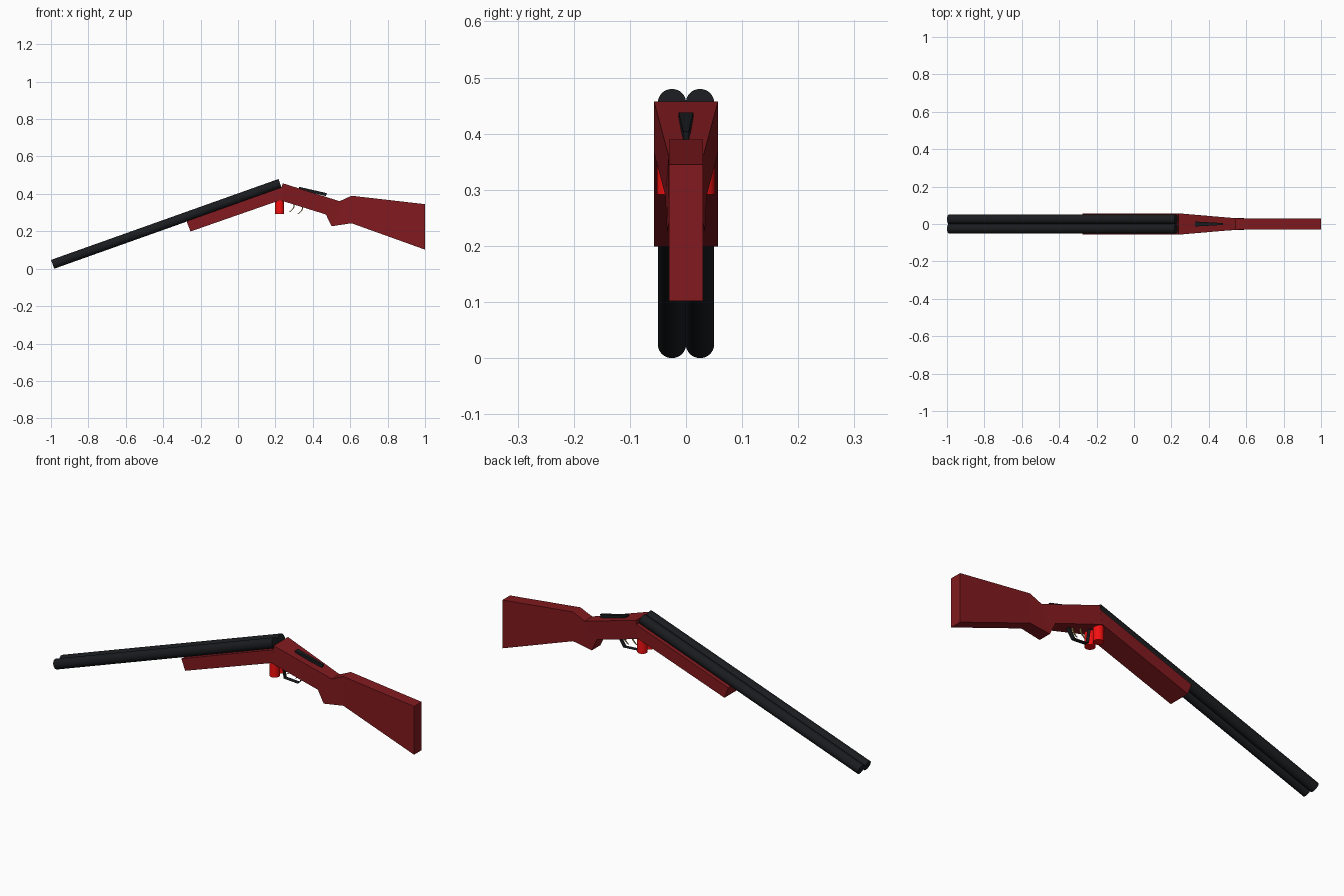
import bpy, bmesh, math
from mathutils import Vector

if "Cube" in bpy.data.objects:
    bpy.data.objects.remove(bpy.data.objects["Cube"])


def material(name, rgb):
    m = bpy.data.materials.new(name)
    m.diffuse_color = (*rgb, 1)
    m.use_nodes = True
    m.node_tree.nodes["Principled BSDF"].inputs["Base Color"].default_value = m.diffuse_color
    return m


WOOD = material("red_wood", (0.22, 0.010, 0.013))
STEEL = material("dark_steel", (0.010, 0.011, 0.013))
SHELL = material("bright_red", (0.9, 0.005, 0.005))
GOLD = material("gold", (0.55, 0.40, 0.12))


def finish(name, bm, mat):
    bmesh.ops.recalc_face_normals(bm, faces=bm.faces)
    me = bpy.data.meshes.new(name)
    bm.to_mesh(me)
    bm.free()
    me.materials.append(mat)
    ob = bpy.data.objects.new(name, me)
    bpy.context.collection.objects.link(ob)
    return ob


def loft(name, sections, mat, y0=0):
    """Boxy loft; each section is (top x, z, half width, bottom x, z, half width)."""
    bm = bmesh.new()
    rings = []
    for tx, tz, tw, bx, bz, bw in sections:
        pts = [(tx, y0 - tw, tz), (tx, y0 + tw, tz), (bx, y0 + bw, bz), (bx, y0 - bw, bz)]
        rings.append([bm.verts.new(p) for p in pts])
    for a, b in zip(rings, rings[1:]):
        for i in range(4):
            j = (i + 1) % 4
            bm.faces.new((a[i], a[j], b[j], b[i]))
    bm.faces.new(rings[0])
    bm.faces.new(rings[-1])
    return finish(name, bm, mat)


def rod(name, start, end, radius, mat):
    a, b = Vector(start), Vector(end)
    bpy.ops.mesh.primitive_cylinder_add(vertices=32, radius=radius, depth=(b - a).length,
                                        location=(a + b) / 2)
    ob = bpy.context.object
    ob.name = name
    ob.rotation_euler = (b - a).to_track_quat('Z', 'Y').to_euler()
    ob.data.materials.append(mat)
    bpy.ops.object.shade_smooth_by_angle(angle=math.radians(40))


# Twin barrels, tilted down, and the two spent shells under the hinge
for side, y in (("front", -0.025), ("back", 0.025)):
    rod(side + "_barrel", (-0.991, y, 0.0236), (0.225, y, 0.456), 0.025, STEEL)
    rod(side + "_shell", (0.223, y * 1.1, 0.292), (0.223, y * 1.1, 0.385), 0.024, SHELL)

# Wooden fore-end below the barrels
loft("fore_end", [(-0.275, 0.254, 0.057, -0.254, 0.199, 0.057),
                  (0.238, 0.437, 0.057, 0.225, 0.366, 0.057)], WOOD)

# Receiver, grip and butt stock
loft("stock", [(0.238, 0.457, 0.057, 0.225, 0.366, 0.057),
               (0.543, 0.361, 0.031, 0.470, 0.290, 0.037),
               (0.570, 0.373, 0.030, 0.500, 0.227, 0.034),
               (0.607, 0.390, 0.030, 0.607, 0.243, 0.030),
               (1.000, 0.345, 0.030, 1.000, 0.102, 0.030)], WOOD)

# Tapered opening lever on top
loft("top_lever", [(0.325, 0.438, 0.013, 0.327, 0.424, 0.013),
                   (0.475, 0.404, 0.005, 0.470, 0.388, 0.005)], STEEL)

# Two hooked triggers
for name, x, z in (("front_trigger", 0.297, 0.35), ("rear_trigger", 0.343, 0.34)):
    hook = []
    for i in range(6):
        t = i / 5
        cx = x + 0.006 * math.sin(math.pi * t) - 0.022 * t * t
        cz = z - 0.047 * t
        w = 0.004 - 0.002 * t
        hook.append((cx + 0.003, cz, w, cx - 0.003, cz, w))
    loft(name, hook, GOLD)

# Thin sheet-metal trigger guard
bm = bmesh.new()
path = [(0.252, 0.358), (0.262, 0.281), (0.340, 0.276), (0.372, 0.322)]
rows = [[bm.verts.new((x, y, z)) for y in (-0.012, 0.012)] for x, z in path]
for a, b in zip(rows, rows[1:]):
    bm.faces.new((a[0], a[1], b[1], b[0]))
finish("trigger_guard", bm, STEEL)
